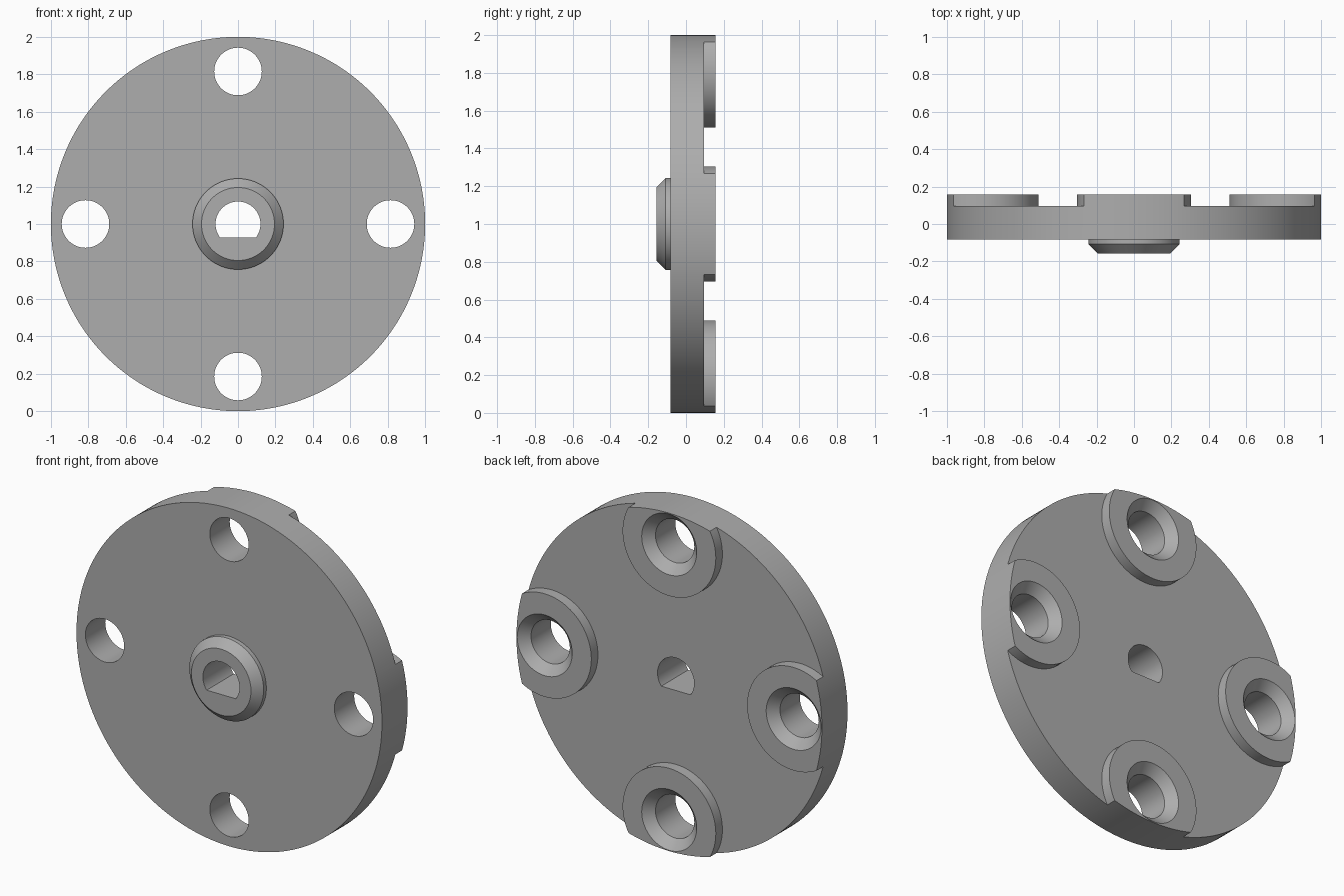
import bpy, bmesh, math
from mathutils import Vector

# Remove the default cube
cube = bpy.data.objects.get("Cube")
if cube:
    bpy.data.objects.remove(cube, do_unlink=True)

# Single material
GREY = (0.42, 0.42, 0.42, 1)
grey = bpy.data.materials.new("plain grey")
grey.use_nodes = True
grey.diffuse_color = GREY
grey.node_tree.nodes["Principled BSDF"].inputs["Base Color"].default_value = GREY

CENTRE_Z = 1.0
BOLT_RADIUS = 0.815
FRONT, BACK = -0.157, 0.157          # hub face and boss face
PLATE_FRONT, PLATE_BACK = -0.082, 0.095


def solid(name, bm, helper=False):
    """Turn a bmesh into an object; helpers stay hidden."""
    bmesh.ops.recalc_face_normals(bm, faces=bm.faces)
    mesh = bpy.data.meshes.new(name)
    bm.to_mesh(mesh)
    bm.free()
    mesh.materials.append(grey)
    obj = bpy.data.objects.new(name, mesh)
    bpy.context.collection.objects.link(obj)
    obj.hide_render = helper
    return obj


def turned(name, profile, x=0, z=CENTRE_Z, sides=96, flat=None, helper=False):
    """Closed solid turned about the y axis from (radius, y) points.
    flat limits how far the section reaches downwards."""
    bm = bmesh.new()
    rings = []
    for r, y in profile:
        ring = []
        for i in range(sides):
            a = math.tau * i / sides
            h = r * math.sin(a)
            w = r * math.cos(a)
            if flat is not None and h < flat:
                # slide the lower points onto an even chord
                end = math.asin(flat / r)
                t = (a - (math.pi - end)) / (math.pi + 2 * end)
                w = -r * math.cos(end) * (1 - 2 * t)
                h = flat
            ring.append(bm.verts.new((x + w, y, z + h)))
        rings.append(ring)
    for a, b in zip(rings, rings[1:]):
        for i in range(sides):
            j = (i + 1) % sides
            bm.faces.new((a[i], a[j], b[j], b[i]))
    bm.faces.new(rings[0])
    bm.faces.new(rings[-1])
    return solid(name, bm, helper)


def subtract(target, cutter):
    """Cut one solid from another and remove the cutter."""
    mod = target.modifiers.new("cut", 'BOOLEAN')
    mod.operation = 'DIFFERENCE'
    mod.solver = 'EXACT'
    mod.object = cutter
    bpy.context.view_layer.objects.active = target
    bpy.ops.object.modifier_apply(modifier=mod.name)
    bpy.data.objects.remove(cutter, do_unlink=True)


# Full-thickness plate with the chamfered hub on its front
plate = turned("flange_plate", [
    (0.195, FRONT), (0.243, -0.108), (0.243, PLATE_FRONT),
    (1.0, PLATE_FRONT), (1.0, BACK)], sides=192)

# Relieve the back face, leaving four round bosses clipped by the rim
bolt_spots = [(BOLT_RADIUS * math.cos(k * math.pi / 2),
               CENTRE_Z + BOLT_RADIUS * math.sin(k * math.pi / 2)) for k in range(4)]
relief = turned("back_relief", [(1.3, PLATE_BACK), (1.3, 0.3)], helper=True)
for x, z in bolt_spots:
    subtract(relief, turned("boss_keep", [(0.305, 0), (0.305, 0.5)], x, z, helper=True))
subtract(plate, relief)

# Countersunk bolt holes
for x, z in bolt_spots:
    subtract(plate, turned("bolt_hole", [
        (0.127, -0.3), (0.127, 0.104), (0.18, BACK), (0.2, BACK + 0.02)],
        x, z, helper=True))

# D-shaped shaft bore, flat at the bottom
subtract(plate, turned("shaft_bore", [(0.12, -0.4), (0.12, 0.4)], flat=-0.073, helper=True))

# Smooth round walls, crisp edges
bpy.ops.object.select_all(action='DESELECT')
plate.select_set(True)
bpy.context.view_layer.objects.active = plate
bpy.ops.object.shade_smooth_by_angle(angle=math.radians(25))
